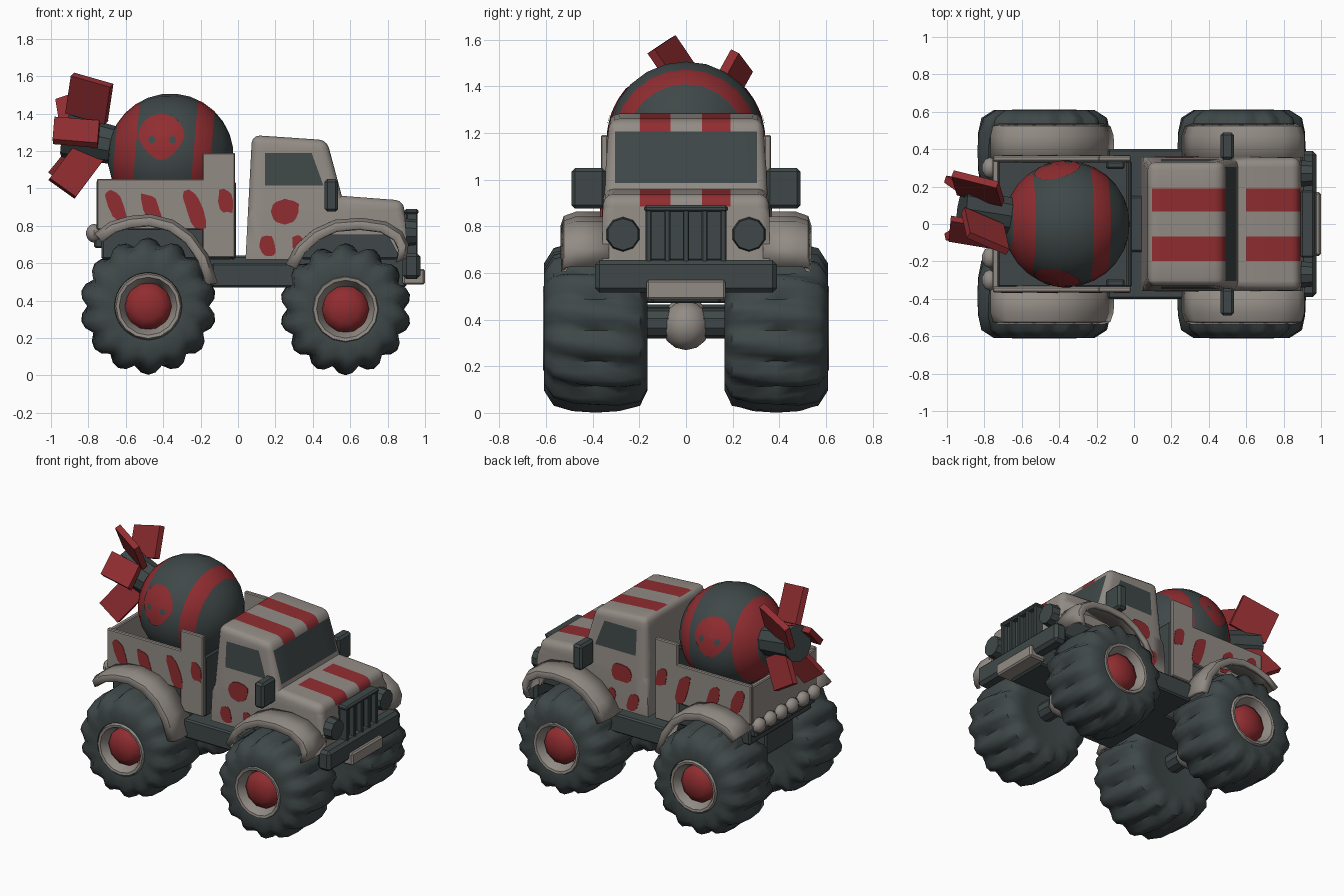
import bpy, bmesh, math, random
from math import sin, cos, pi, radians, sqrt
from mathutils import Vector, Matrix

random.seed(4)
if "Cube" in bpy.data.objects:
    bpy.data.objects.remove(bpy.data.objects["Cube"])


def material(name, rgb):
    m = bpy.data.materials.new(name)
    m.use_nodes = True
    m.diffuse_color = (*rgb, 1)
    m.node_tree.nodes["Principled BSDF"].inputs["Base Color"].default_value = (*rgb, 1)
    return m


DARK = material("charcoal", (0.05, 0.064, 0.065))
BEIGE = material("warm grey", (0.29, 0.26, 0.235))
RED = material("dull red", (0.28, 0.026, 0.03))


def finish(name, bm, *mats, angle=35):
    bmesh.ops.recalc_face_normals(bm, faces=bm.faces)
    me = bpy.data.meshes.new(name)
    bm.to_mesh(me)
    bm.free()
    for m in mats:
        me.materials.append(m)
    ob = bpy.data.objects.new(name, me)
    bpy.context.collection.objects.link(ob)
    bpy.ops.object.select_all(action='DESELECT')
    ob.select_set(True)
    bpy.context.view_layer.objects.active = ob
    bpy.ops.object.shade_smooth_by_angle(angle=radians(angle))
    return ob


def box(name, lo, hi, mat, bevel=0.01):
    bm = bmesh.new()
    lo, hi = Vector(lo), Vector(hi)
    bmesh.ops.create_cube(bm, size=1, matrix=Matrix.Translation((lo + hi) / 2)
                          @ Matrix.Diagonal((*(hi - lo), 1)))
    if bevel:
        bmesh.ops.bevel(bm, geom=bm.edges[:], offset=bevel, segments=1, affect='EDGES')
    return finish(name, bm, mat)


def cylinder(name, a, b, r1, r2, segs, mat):
    bm = bmesh.new()
    a, b = Vector(a), Vector(b)
    rot = (b - a).to_track_quat('Z', 'Y').to_matrix().to_4x4()
    bmesh.ops.create_cone(bm, cap_ends=True, segments=segs, radius1=r1, radius2=r2,
                          depth=(b - a).length, matrix=Matrix.Translation((a + b) / 2) @ rot)
    return finish(name, bm, mat)


def ball(name, loc, r, mat, scale=(1, 1, 1)):
    bm = bmesh.new()
    bmesh.ops.create_uvsphere(bm, u_segments=10, v_segments=7, radius=r,
                              matrix=Matrix.Translation(loc) @ Matrix.Diagonal((*scale, 1)))
    return finish(name, bm, mat)


def skin(bm, rows, closed):
    """Faces between neighbouring rows of points."""
    rows = [[bm.verts.new(p) for p in row] for row in rows]
    n = len(rows[0])
    for a, b in zip(rows, rows[1:]):
        for i in range(n if closed else n - 1):
            j = (i + 1) % n
            bm.faces.new((a[i], a[j], b[j], b[i]))
    bmesh.ops.remove_doubles(bm, verts=bm.verts, dist=1e-5)


def lathe(name, profile, segs, mat, loc, side, lug=0):
    """Spin (radius, y) points about y; lug adds rounded tread blocks."""
    rows = []
    for r, y in profile:
        row = []
        for i in range(segs):
            a = 2 * pi * i / segs
            wave = abs(sin(pi * (14 * i / segs + side * y * .9))) - .6
            rr = r + lug * wave * min(1, max(0, (r - .2) / .1))
            row.append((loc[0] + rr * cos(a), loc[1] + side * y, loc[2] + rr * sin(a)))
        rows.append(row)
    bm = bmesh.new()
    skin(bm, rows, True)
    return finish(name, bm, mat, angle=48)


# Wheels and axles
TYRE = [(0, -.19), (.19, -.212), (.26, -.222), (.32, -.19), (.342, -.1), (.347, 0),
        (.342, .1), (.32, .18), (.26, .222), (.18, .215), (.17, .18)]
RIM = [(.18, .205), (.172, .225), (.155, .222), (.128, .17), (.12, .13)]
HUB = [(.13, .14), (.12, .18), (.075, .212), (0, .222)]
for end, x, z, s in (("rear", -.48, .37, 1.0), ("front", .575, .354, .96)):
    for side, tag in ((1, "left"), (-1, "right")):
        loc = (x, side * .387, z)
        scaled = [(r * s, y) for r, y in TYRE]
        lathe(f"{end}_{tag}_tyre", scaled, 56, DARK, loc, side, .05)
        lathe(f"{end}_{tag}_rim", RIM, 16, BEIGE, loc, side)
        lathe(f"{end}_{tag}_hub", HUB, 10, RED, loc, side)
    cylinder(f"{end}_axle", (x, -.25, z + .03), (x, .25, z + .03), .065, .065, 10, DARK)
    ball(f"{end}_differential", (x, 0, z + .02), .105, BEIGE)

# Chassis and underbody
box("chassis_rails", (-.72, -.15, .47), (.9, .15, .64), DARK)
box("running_boards", (-.14, -.4, .47), (.32, .4, .6), DARK)
box("bed_floor", (-.73, -.34, .62), (-.03, .34, .84), DARK)
box("engine_bay", (.34, -.33, .62), (.89, .33, .8), DARK)

# Cab and bonnet in one shell, with cut stripes and windows
OUTLINE = [(.04, .62), (.075, 1.285), (.475, 1.258), (.555, .96), (.885, .935),
           (.91, .62), (.87, .62), (.8, .75), (.42, .75), (.3, .62)]
bm = bmesh.new()
face = bm.faces.new([bm.verts.new((x, -.357, z)) for x, z in OUTLINE])
ext = bmesh.ops.extrude_face_region(bm, geom=[face])
bmesh.ops.translate(bm, vec=(0, .714, 0),
                    verts=[v for v in ext["geom"] if isinstance(v, bmesh.types.BMVert)])


def cut(bm, co, no):
    bmesh.ops.bisect_plane(bm, geom=bm.verts[:] + bm.edges[:] + bm.faces[:],
                           plane_co=co, plane_no=no)


cut(bm, (0, 0, .87), (0, 0, 1))
bmesh.ops.recalc_face_normals(bm, faces=bm.faces)
for v in bm.verts:
    if v.co.z > .87:
        v.co.y *= 1 - .2 * (v.co.z - .87)
bm.normal_update()
sharp = [e for e in bm.edges if e.calc_face_angle(0) > .35 and e.is_convex and
         min(v.co.z for v in e.verts) > .7]
bmesh.ops.bevel(bm, geom=sharp, offset=.042, segments=3, profile=.5, affect='EDGES')
STRIPES = ((-.197, -.067), (.068, .19))
for y in (-.305, .305) + STRIPES[0] + STRIPES[1]:
    cut(bm, (0, y, 0), (0, 1, 0))
for z in (.985, 1.015, 1.19, 1.205, .885):
    cut(bm, (0, 0, z), (0, 0, 1))
for x in (.145, .6):
    cut(bm, (x, 0, 0), (1, 0, 0))
SLOPE = Vector((.94, 0, .34))
cut(bm, (.455, 0, 1.02), SLOPE)
bm.normal_update()
for f in bm.faces:
    c, n = f.calc_center_median(), f.normal
    f.material_index = 0
    striped = any(a < c.y < b for a, b in STRIPES)
    if striped and n.x > -.5 and (c.z > 1.205 or (c.x > .6 and c.z > .885)):
        f.material_index = 1
    elif n.x > .7 and .985 < c.z < 1.205 and abs(c.y) < .305:
        f.material_index = 2
    elif abs(n.y) > .8 and 1.015 < c.z < 1.19 and c.x > .145 \
            and (c - Vector((.455, 0, 1.02))).dot(SLOPE) < 0:
        f.material_index = 2
finish("cab", bm, BEIGE, RED, DARK)

# Fenders swept along arches
REAR = [(-.76, .75), (-.68, .81), (-.58, .84), (-.47, .85), (-.35, .82), (-.25, .75),
        (-.17, .64), (-.12, .49)]
FRONT = [(.265, .59), (.32, .69), (.41, .77), (.52, .82), (.66, .83), (.79, .81),
         (.87, .76), (.9, .7), (.89, .63)]
for name, path, cx in (("rear", REAR, -.48), ("front", FRONT, .58)):
    for side, tag in ((1, "left"), (-1, "right")):
        bm = bmesh.new()
        rows = []
        for x, z in path:
            pull = (Vector((cx, 0, .45)) - Vector((x, 0, z))).normalized()
            base = Vector((x, 0, z))
            rows.append([base + pull * d + Vector((0, side * y, 0))
                         for y, d in ((.33, 0), (.47, 0), (.515, .015), (.525, .05))])
        skin(bm, rows, False)
        ob = finish(f"{name}_{tag}_fender", bm, BEIGE)
        mod = ob.modifiers.new("thickness", 'SOLIDIFY')
        mod.thickness, mod.offset = .025, 0


# Painted blotches on doors and bed, as thin plates
def blotch(name, x, z, w, h, lean, side, y):
    bm = bmesh.new()
    pts = []
    for i in range(12):
        a = 2 * pi * i / 12
        k = random.uniform(.9, 1.12)
        u, v = [math.copysign(abs(t) ** .7, t) * k for t in (cos(a), sin(a))]
        pts.append((x + w * u - lean * v, side * y, z + h * v))
    f = bm.faces.new([bm.verts.new(p) for p in pts])
    ext = bmesh.ops.extrude_face_region(bm, geom=[f])
    bmesh.ops.translate(bm, vec=(0, side * .005, 0),
                        verts=[v for v in ext["geom"] if isinstance(v, bmesh.types.BMVert)])
    finish(name, bm, RED)


DOOR = [(.25, .875, .075, .062, 0), (.16, .69, .042, .058, .01), (.32, .71, .03, .04, 0)]
BED = [(-.65, .905, .042, .088, .03), (-.46, .885, .042, .088, .03),
       (-.23, .885, .045, .1, .03), (-.065, .93, .038, .062, .01)]
for side, tag in ((1, "left"), (-1, "right")):
    for i, b in enumerate(DOOR):
        blotch(f"{tag}_door_blotch_{i}", *b, side, .355)
    for i, b in enumerate(BED):
        blotch(f"{tag}_bed_blotch_{i}", *b, side, .363)
    # Bed sides, mirrors and headlights
    box(f"{tag}_bed_side", (-.755, side * .35 - .015, .78), (-.17, side * .35 + .015, 1.05), BEIGE, .006)
    box(f"{tag}_bed_post", (-.19, side * .35 - .015, .63), (-.015, side * .35 + .015, 1.19), BEIGE, .006)
    box(f"{tag}_inner_post", (-.15, side * .315 - .02, .8), (-.05, side * .315 + .02, 1.03), DARK)
    box(f"{tag}_mirror", (.463, side * .417 - .073, .875), (.535, side * .417 + .073, 1.05), DARK, .015)
    cylinder(f"{tag}_headlight", (.86, side * .27, .765), (.955, side * .27, .765), .078, .068, 10, DARK)
box("bed_front_wall", (-.04, -.34, .62), (-.012, .34, 1.04), DARK)
box("tailgate", (-.757, -.35, .78), (-.725, .35, 1.04), BEIGE, .006)
box("rear_beam", (-.77, -.33, .68), (-.72, .33, .78), DARK)
for i in range(6):
    ball(f"rear_lump_{i}", (-.77, -.3 + .12 * i, .76), .05, BEIGE, (.9, 1.15, 1))

# Grille and bumper
box("grille_back", (.88, -.17, .65), (.925, .17, .88), DARK)
box("grille_top", (.89, -.18, .86), (.965, .18, .89), DARK)
for i in range(5):
    y = -.16 + .08 * i
    box(f"grille_bar_{i}", (.9, y - .013, .64), (.96, y + .013, .88), DARK, .005)
box("front_bumper", (.88, -.39, .515), (.975, .39, .655), DARK, .02)
box("bumper_plate", (.88, -.17, .485), (1.0, .17, .57), BEIGE)

# Round bomb with two red bands
CENTRE, R = Vector((-.36, 0, 1.17)), .337
bm = bmesh.new()
bmesh.ops.create_uvsphere(bm, u_segments=24, v_segments=14, radius=R)
BANDS = ((-.3, -.19), (.12, .215))
for z in BANDS[0] + BANDS[1]:
    cut(bm, (0, 0, z), (0, 0, 1))
for f in bm.faces:
    f.material_index = int(any(a < f.calc_center_median().z < b for a, b in BANDS))
bmesh.ops.transform(bm, verts=bm.verts, matrix=Matrix.Translation(CENTRE)
                    @ Matrix.Rotation(radians(95), 4, 'Y'))
finish("bomb", bm, DARK, RED)


# Skull emblems wrapped on both flanks
def patch(name, u0, v0, r, jaw, lift, mat, side):
    bm = bmesh.new()
    rows = []
    for k in (0.01, .35, .7, 1):
        row = []
        for i in range(16):
            a = 2 * pi * i / 16
            u = u0 + k * r * cos(a) * (1 - jaw * max(0, -sin(a)))
            v = v0 + k * r * sin(a)
            row.append(CENTRE + Vector((u, side * (sqrt(R * R - u * u - v * v) + lift), v)))
        rows.append(row)
    skin(bm, rows, True)
    finish(name, bm, mat)


for side, tag in ((1, "left"), (-1, "right")):
    patch(f"{tag}_skull", -.05, .105, .125, .35, .003, RED, side)
    for i, u in enumerate((-.1, .01)):
        patch(f"{tag}_skull_eye_{i}", u, .09, .02, 0, .007, DARK, side)

# Bomb tail with five fins: root middle, tip middle, half chord
cylinder("bomb_tail", (-.64, .04, 1.225), (-.92, .085, 1.285), .1, .12, 10, DARK)
FINS = [((-.81, .03, 1.38), (-.78, -.105, 1.58), (.105, -.045, -.03)),
        ((-.82, .14, 1.33), (-.85, .24, 1.51), (.12, -.03, .04)),
        ((-.86, .01, 1.36), (-.87, -.1, 1.24), (.12, -.02, -.01)),
        ((-.79, .02, 1.2), (-.94, -.07, 1.0), (.07, 0, -.05)),
        ((-.8, .14, 1.2), (-.93, .23, 1.04), (.08, -.01, -.05))]
for i, fin in enumerate(FINS):
    root, tip, half = [Vector(v) for v in fin]
    thick = half.cross(tip - root).normalized() * .02
    quad = [root - half, root + half, tip + half, tip - half]
    bm = bmesh.new()
    skin(bm, [[p - thick for p in quad], [p + thick for p in quad]], True)
    bmesh.ops.holes_fill(bm, edges=bm.edges[:], sides=0)
    finish(f"tail_fin_{i}", bm, RED)
